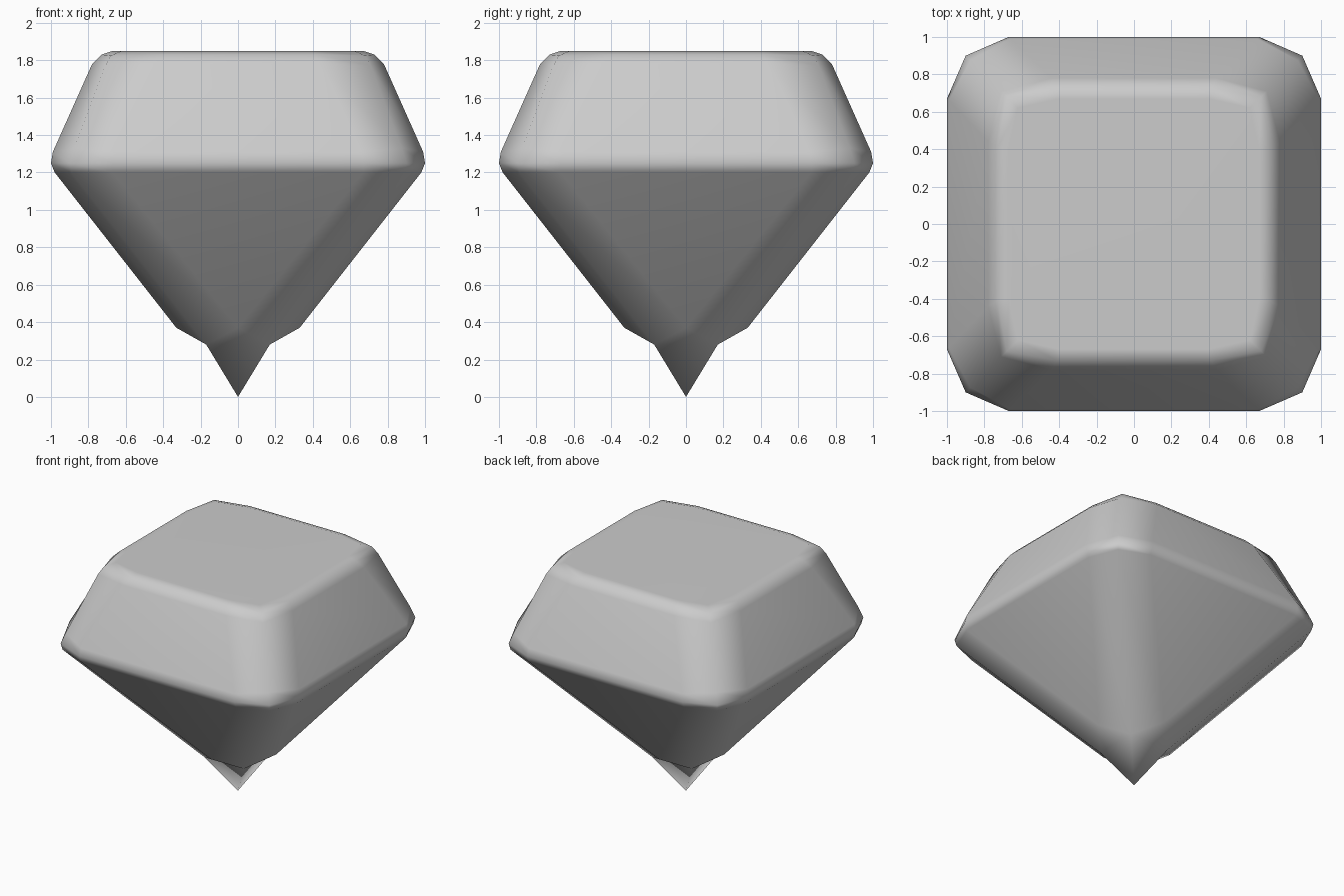
import bpy, bmesh

if "Cube" in bpy.data.objects:
    bpy.data.objects.remove(bpy.data.objects["Cube"])

# Each ring: half width of side edge, side distance, side z, corner distance, corner z
RINGS = [
    (0.40, 0.67, 1.85, 0.62, 1.85),   # table
    (0.41, 0.73, 1.83, 0.68, 1.825),  # rounded table edge
    (0.44, 0.78, 1.78, 0.71, 1.77),
    (0.66, 0.99, 1.31, 0.875, 1.33),  # rounded girdle
    (0.67, 1.00, 1.25, 0.90, 1.25),
    (0.67, 0.98, 1.20, 0.89, 1.20),
]

bm = bmesh.new()


def turn(x, y, q):
    for _ in range(q):
        x, y = -y, x
    return x, y


def vert(x, y, z, q):
    return bm.verts.new((*turn(x, y, q), z))


# Crown and girdle: three points per side, repeated four times
loops = []
for w, d, z, c, cz in RINGS:
    loop = []
    for q in range(4):
        loop += [vert(-w, -d, z, q), vert(w, -d, z, q), vert(c, -c, cz, q)]
    loops.append(loop)
bm.faces.new(loops[0])
for a, b in zip(loops, loops[1:]):
    for i in range(12):
        j = (i + 1) % 12
        bm.faces.new((a[i], b[i], b[j], a[j]))

# Pavilion: side faces end in raised tips, ridges run into a small point
low = loops[-1]
tips = [vert(0, -0.33, 0.37, q) for q in range(4)]
mids = [vert(0.17, -0.17, 0.28, q) for q in range(4)]
apex = bm.verts.new((0, 0, 0))
for q in range(4):
    n = (q + 1) % 4
    left, right, corner = low[3 * q:3 * q + 3]
    bm.faces.new((left, tips[q], right))
    bm.faces.new((right, tips[q], mids[q], corner))
    bm.faces.new((corner, mids[q], tips[n], low[3 * n]))
    bm.faces.new((mids[q], mids[n], tips[n]))
    bm.faces.new((mids[q], apex, mids[n]))

bmesh.ops.recalc_face_normals(bm, faces=bm.faces)
for f in bm.faces:
    f.smooth = True
mesh = bpy.data.meshes.new("gem")
bm.to_mesh(mesh)
bm.free()
gem = bpy.data.objects.new("gem", mesh)
bpy.context.collection.objects.link(gem)

# Keep the large facets flat-looking and the bevels soft
gem.modifiers.new("soft_bevels", 'WEIGHTED_NORMAL')
